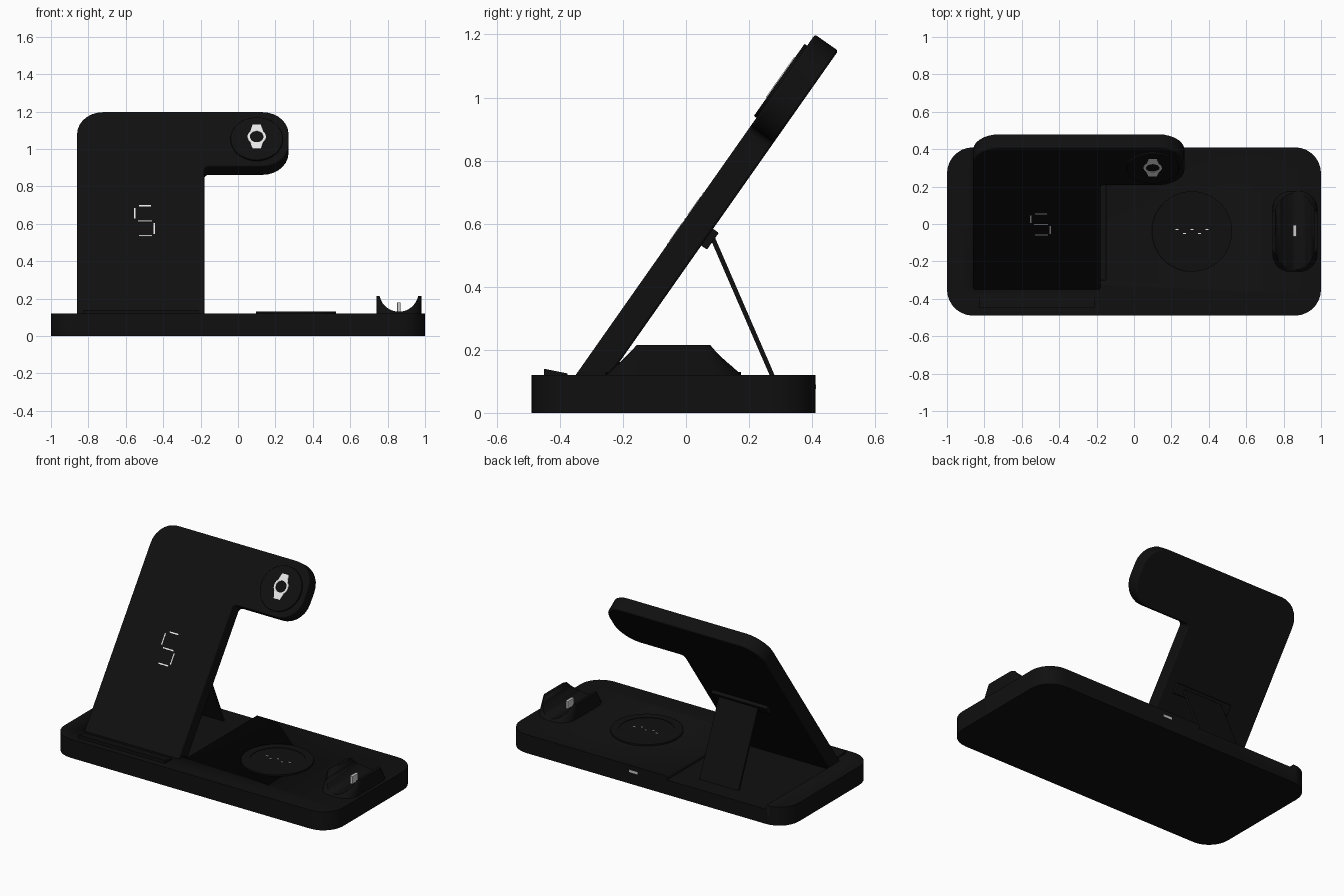
import bpy, bmesh, math
from mathutils import Matrix, Vector

cube = bpy.data.objects.get("Cube")
if cube:
    bpy.data.objects.remove(cube, do_unlink=True)


def material(name, value):
    m = bpy.data.materials.new(name)
    m.use_nodes = True
    col = (value, value, value, 1)
    m.diffuse_color = col
    bsdf = next(n for n in m.node_tree.nodes if n.type == 'BSDF_PRINCIPLED')
    bsdf.inputs["Base Color"].default_value = col
    return m


BLACK = material("matte black", 0.005)
WHITE = material("icon white", 0.85)
METAL = material("connector grey", 0.6)


def rounded(corners, steps=7):
    """Outline from right-angled corners (x, y, radius)."""
    out = []
    for i, (x, y, r) in enumerate(corners):
        p = Vector((x, y))
        if r == 0:
            out.append(p)
            continue
        a = (Vector(corners[i - 1][:2]) - p).normalized()
        b = (Vector(corners[(i + 1) % len(corners)][:2]) - p).normalized()
        for k in range(steps + 1):
            t = k / steps * math.pi / 2
            out.append(p + r * (a + b) - r * (b * math.cos(t) + a * math.sin(t)))
    return out


def rect(x0, x1, y0, y1, r=0.0):
    return rounded([(x0, y0, r), (x1, y0, r), (x1, y1, r), (x0, y1, r)])


def circle(x, y, r, n=48):
    return [Vector((x + r * math.cos(2 * math.pi * i / n),
                    y + r * math.sin(2 * math.pi * i / n))) for i in range(n)]


def prism(name, outline, z0, z1, mat=BLACK, frame=Matrix(), top=None, bevel=0):
    """Solid between an outline at z0 and the same (or a top) outline at z1."""
    bm = bmesh.new()
    low = [bm.verts.new((p.x, p.y, z0)) for p in outline]
    high = [bm.verts.new((p.x, p.y, z1)) for p in (top or outline)]
    bm.faces.new(low)
    bm.faces.new(high)
    n = len(low)
    for i in range(n):
        j = (i + 1) % n
        bm.faces.new((low[i], low[j], high[j], high[i]))
    return finish(name, bm, mat, frame, bevel)


def ring(name, x, y, inner, outer, z0, z1, mat=BLACK, frame=Matrix()):
    bm = bmesh.new()
    loops = [[bm.verts.new((p.x, p.y, z)) for p in circle(x, y, r)]
             for r, z in ((inner, z0), (outer, z0), (outer, z1), (inner, z1))]
    for a, b in zip(loops, loops[1:] + loops[:1]):
        for i in range(len(a)):
            j = (i + 1) % len(a)
            bm.faces.new((a[i], a[j], b[j], b[i]))
    return finish(name, bm, mat, frame, 0)


def finish(name, bm, mat, frame, bevel):
    bmesh.ops.recalc_face_normals(bm, faces=bm.faces)
    mesh = bpy.data.meshes.new(name)
    bm.to_mesh(mesh)
    bm.free()
    mesh.materials.append(mat)
    ob = bpy.data.objects.new(name, mesh)
    ob.matrix_world = frame
    bpy.context.collection.objects.link(ob)
    bpy.ops.object.select_all(action='DESELECT')
    ob.select_set(True)
    bpy.context.view_layer.objects.active = ob
    bpy.ops.object.shade_smooth_by_angle(angle=math.radians(35))
    if bevel:
        mod = ob.modifiers.new("edge", 'BEVEL')
        mod.width, mod.segments = bevel, 3
        mod.limit_method, mod.angle_limit = 'ANGLE', math.radians(50)
    return ob


def cut(target, cutter):
    mod = target.modifiers.new("cut", 'BOOLEAN')
    mod.operation, mod.solver, mod.object = 'DIFFERENCE', 'EXACT', cutter
    cutter.hide_render = True
    cutter.hide_viewport = True


# Frames: tilted panel (local z is its front normal), and profiles in y-z or x-z
tilt = math.radians(54.9)
PANEL = Matrix.Translation((0, -0.35, 0.12)) @ Matrix.Rotation(tilt, 4, 'X')
SIDE = Matrix(((0, 0, 1, 0), (1, 0, 0, 0), (0, 1, 0, 0), (0, 0, 0, 1)))
BACK = Matrix.Rotation(math.pi / 2, 4, 'X')

# Base with a shallow bay behind the panel for the folding stand
TOP = 0.12
base = prism("base", rect(-1, 1, -0.49, 0.41, 0.14), 0, TOP)
cut(base, prism("bay_cutter", rect(-0.86, -0.15, -0.3, 0.5), 0.095, 0.2))
prism("rear_port", rect(0.06, 0.12, 0.075, 0.09), -0.412, -0.405, METAL, BACK)

# Phone lip in front of the panel
lip = [Vector(p) for p in ((-0.45, 0.11), (-0.45, 0.14), (-0.375, 0.125), (-0.375, 0.11))]
prism("phone_lip", lip, -0.83, -0.21, frame=SIDE)

# Tilted panel with its side arm
panel = rounded([(-0.86, -0.03, 0), (-0.18, -0.03, 0), (-0.18, 0.966, 0.025),
                 (0.27, 0.966, 0.14), (0.27, 1.32, 0.14), (-0.86, 1.32, 0.14)])
prism("phone_panel", panel, -0.09, 0, frame=PANEL, bevel=0.008)

# Watch pad and its icon
WX, WY = 0.1, 1.137
prism("watch_pad", circle(WX, WY, 0.14), -0.01, 0.01, frame=PANEL, bevel=0.003)
ring("watch_icon_case", WX, WY + 0.01, 0.036, 0.049, 0.009, 0.013, WHITE, PANEL)
for name, s in (("upper", 1), ("lower", -1)):
    strap = [Vector((WX + x, WY + 0.01 + s * y)) for x, y in
             ((-0.034, 0.037), (0.034, 0.037), (0.022, 0.078), (-0.022, 0.078))]
    prism(f"watch_icon_{name}_strap", strap, 0.009, 0.013, WHITE, PANEL)

# Charge mark on the panel, made of thin bars
for i, (x0, x1, y0, y1) in enumerate((
        (-0.53, -0.465, 0.7, 0.708), (-0.556, -0.548, 0.62, 0.69),
        (-0.535, -0.46, 0.6, 0.608), (-0.453, -0.445, 0.52, 0.59),
        (-0.53, -0.46, 0.505, 0.513))):
    prism(f"charge_mark_{i}", rect(x0, x1, y0, y1), -0.002, 0.002, WHITE, PANEL)

# Folding stand: hinge on the panel back and a thin leg down to the bay
prism("stand_hinge", rect(-0.65, -0.25, 0.565, 0.63), -0.112, -0.08, frame=PANEL, bevel=0.004)
leg = [Vector(p) for p in ((0.074, 0.56), (0.088, 0.565), (0.292, 0.094), (0.278, 0.09))]
prism("stand_leg", leg, -0.58, -0.3, frame=SIDE)

# Wireless pad on the base
PX, PY = 0.31, -0.04
ring("pad_rim", PX, PY, 0.165, 0.215, TOP - 0.01, 0.13)
prism("pad_disc", circle(PX, PY, 0.165), TOP - 0.01, 0.127)
for i in range(5):
    x = PX - 0.08 + i * 0.04
    y = PY + 0.01 * (-1) ** i
    prism(f"pad_mark_{i}", rect(x - 0.008, x + 0.008, y - 0.003, y + 0.003), 0.126, 0.13, WHITE)

# Earbud dock: sloping ends, rounded trough along its length
dock_foot = rect(0.74, 0.98, -0.26, 0.18, 0.1)
dock_head = rect(0.74, 0.98, -0.16, 0.08, 0.03)
dock = prism("earbud_dock", dock_foot, TOP - 0.005, 0.215, top=dock_head)
cut(dock, prism("trough_cutter", circle(0.86, 0.235, 0.105), -0.5, 0.5, frame=BACK))
prism("dock_connector", rect(0.851, 0.869, -0.068, -0.005, 0.005), 0.12, 0.178, METAL)
